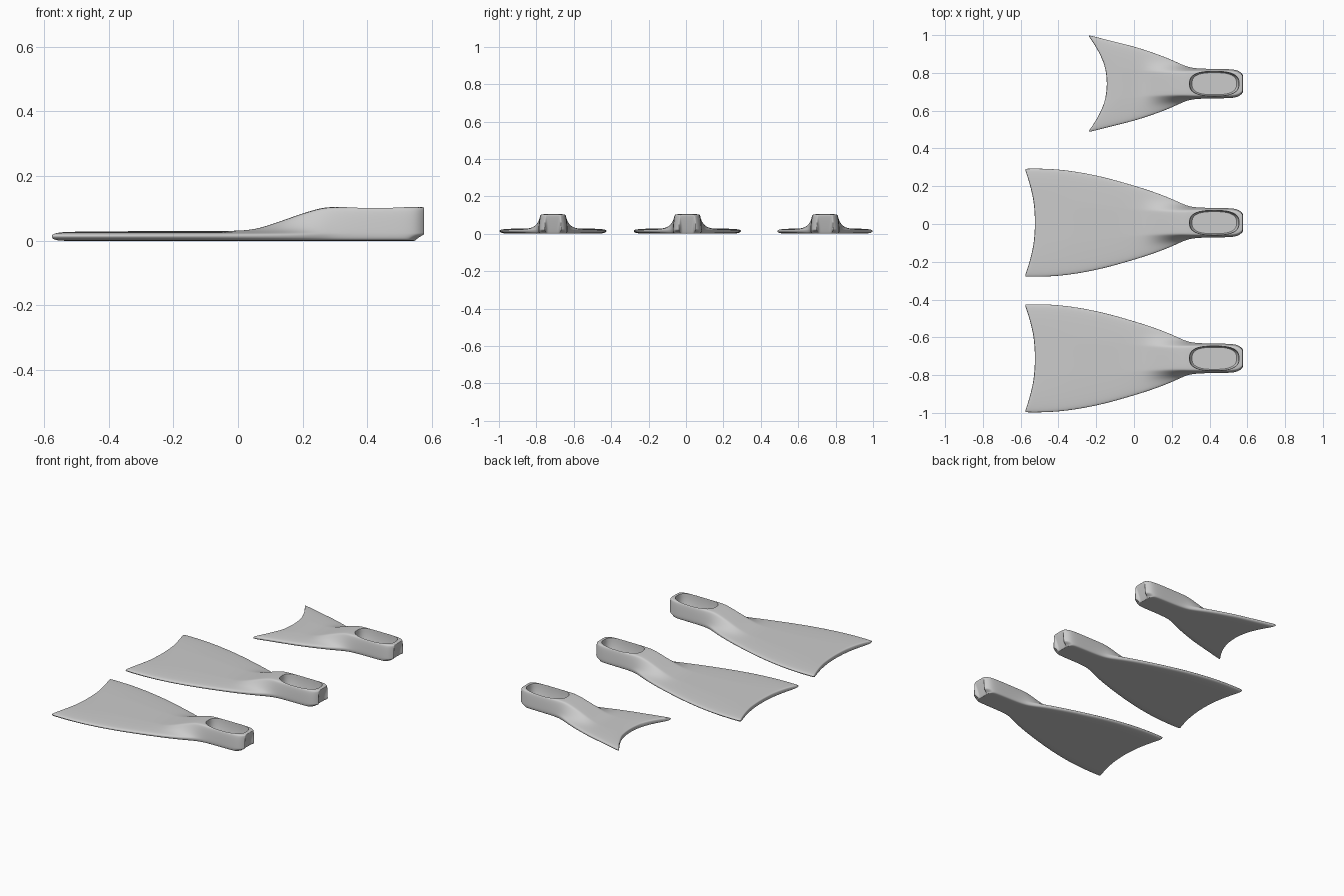
import bpy, bmesh, math

if "Cube" in bpy.data.objects:
    bpy.data.objects.remove(bpy.data.objects["Cube"])

# Station columns: x, half width, hump top half width, hump base half width, height
BLADE_LONG = [(-.580, .287, .12, .19, .027), (-.568, .289, .12, .19, .028),
              (-.45, .289, .12, .19, .029), (-.32, .276, .11, .18, .030),
              (-.16, .245, .09, .16, .030)]
BLADE_SHORT = [(-.246, .258, .10, .17, .027), (-.232, .257, .10, .17, .028),
               (-.16, .238, .09, .16, .030), (-.08, .218, .08, .15, .030)]
FOOT = [(.0, .198, .075, .13, .030), (.06, .179, .07, .12, .036),
        (.13, .155, .068, .108, .060), (.20, .127, .066, .098, .085),
        (.26, .098, .067, .088, .103), (.30, .084, .069, .081, .105),
        (.36, .079, .070, .078, .105), (.44, .078, .071, .077, .105),
        (.52, .077, .070, .076, .105), (.555, .069, .063, .068, .105),
        (.575, .050, .045, .049, .104), (.579, .042, .038, .041, .100)]


def opening_cutter():
    # rounded-rectangle foot opening, slightly tapered to the floor
    bm = bmesh.new()
    n, rings = 64, []
    for z, k in ((.020, .90), (.027, .95), (.09, .985), (.102, 1.0), (.14, 1.03)):
        ring = []
        for i in range(n):
            a = 2 * math.pi * i / n
            c, s = math.cos(a), math.sin(a)
            ring.append(bm.verts.new((
                .425 + .131 * k * math.copysign(abs(c) ** .74, c),
                .065 * k * math.copysign(abs(s) ** .74, s), z)))
        rings.append(ring)
    for a, b in zip(rings, rings[1:]):
        for i in range(n):
            j = (i + 1) % n
            bm.faces.new((a[i], a[j], b[j], b[i]))
    bm.faces.new(rings[0][::-1])
    bm.faces.new(rings[-1])
    bmesh.ops.recalc_face_normals(bm, faces=bm.faces)
    me = bpy.data.meshes.new("opening_cutter")
    bm.to_mesh(me)
    bm.free()
    ob = bpy.data.objects.new("opening_cutter", me)
    bpy.context.collection.objects.link(ob)
    ob.hide_render = True
    return ob


def make_fin(name, blade, notch, reach, y_pos):
    stations = blade + FOOT
    tail = stations[0][0]
    bm = bmesh.new()
    rows = []
    for x, w, ht, hb, h in stations:
        zb = min(h, .028)
        fade = max(0, 1 - (x - tail) / reach)
        heel = .03 * max(0, min(1, (x - .53) / .04))
        bottom = [(f * w, z) for f, z in
                  ((0, 0), (.3, 0), (.55, 0), (.75, 0), (.91, .001), (.985, .007))]
        top = [(0, h), (.86 * ht, h), (ht, h - .06 * (h - zb)),
               (hb, zb + .15 * (h - zb)), (hb + (w - hb) * .8, zb - .003), (w, .019)]
        row = []
        for pts, pull in ((bottom, heel), (top, 0)):
            row.append([bm.verts.new((x - pull + notch * fade * (1 - (y / w) ** 2), y, z))
                        for y, z in pts])
        rows.append(row)
    # skin the half hull: sole, upper side, and outer edge
    for (b0, t0), (b1, t1) in zip(rows, rows[1:]):
        for i in range(5):
            bm.faces.new((b0[i], b0[i + 1], b1[i + 1], b1[i]))
            bm.faces.new((t0[i], t1[i], t1[i + 1], t0[i + 1]))
        bm.faces.new((b0[5], t0[5], t1[5], b1[5]))
    # tail and heel end caps
    for (b, t), flip in ((rows[0], False), (rows[-1], True)):
        for i in range(5):
            q = (b[i], t[i], t[i + 1], b[i + 1])
            bm.faces.new(q[::-1] if flip else q)
    bmesh.ops.recalc_face_normals(bm, faces=bm.faces)
    me = bpy.data.meshes.new(name)
    bm.to_mesh(me)
    bm.free()
    ob = bpy.data.objects.new(name, me)
    bpy.context.collection.objects.link(ob)
    m = ob.modifiers.new("mirror", 'MIRROR')
    m.use_axis = (False, True, False)
    m.use_clip = True
    m = ob.modifiers.new("smooth", 'SUBSURF')
    m.levels = m.render_levels = 3
    # cut the foot opening
    cutter = opening_cutter()
    m = ob.modifiers.new("opening", 'BOOLEAN')
    m.operation = 'DIFFERENCE'
    m.solver = 'EXACT'
    m.object = cutter
    bpy.ops.object.select_all(action='DESELECT')
    bpy.context.view_layer.objects.active = ob
    ob.select_set(True)
    for mod in list(ob.modifiers):
        bpy.ops.object.modifier_apply(modifier=mod.name)
    bpy.data.objects.remove(cutter)
    bpy.ops.object.shade_smooth_by_angle(angle=math.radians(40))
    ob.location.y = y_pos


make_fin("long_fin_front", BLADE_LONG, .057, .45, -.711)
make_fin("long_fin_middle", BLADE_LONG, .057, .45, .007)
make_fin("short_fin_back", BLADE_SHORT, .105, .33, .743)
